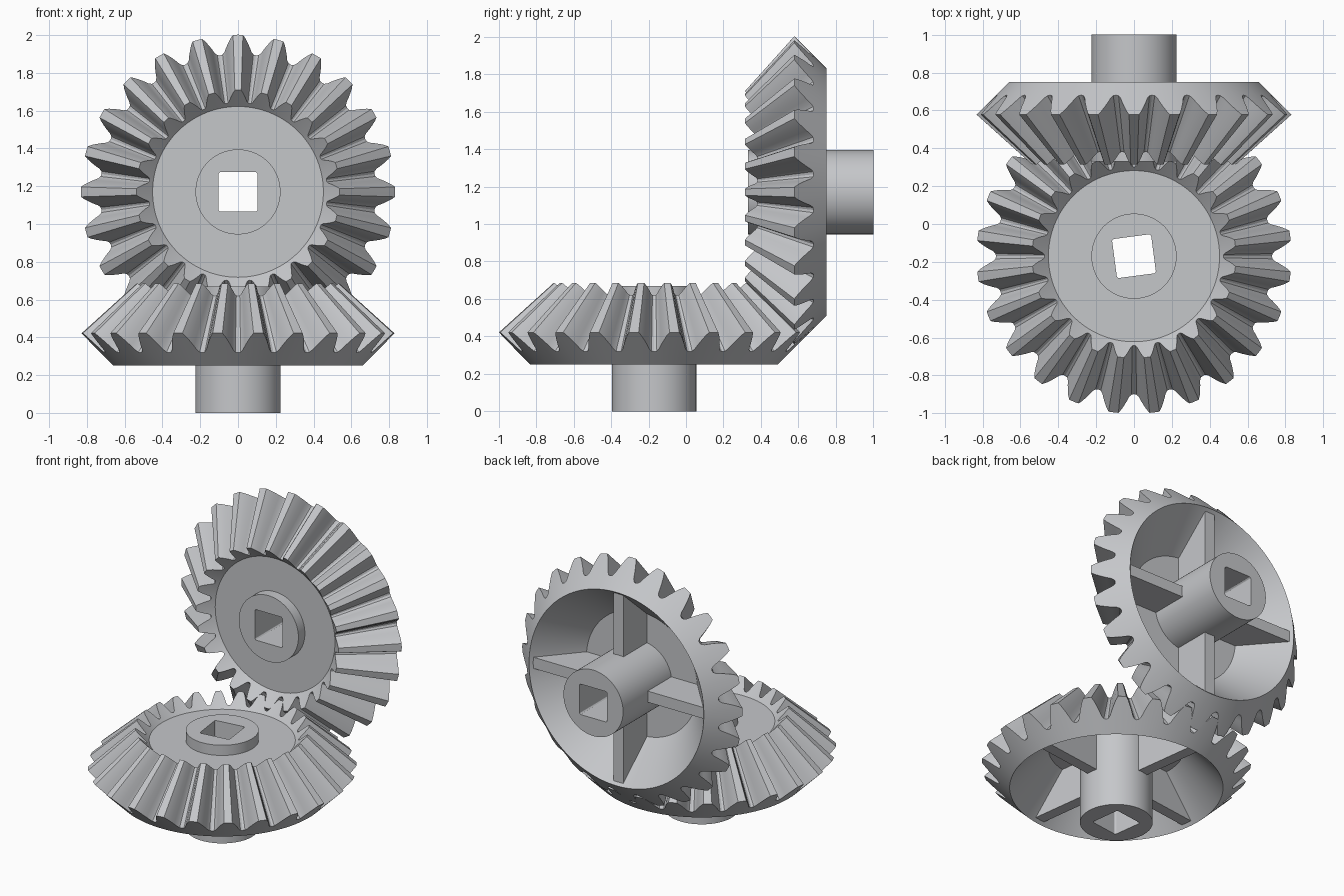
import bpy, bmesh, math

if "Cube" in bpy.data.objects:
    bpy.data.objects.remove(bpy.data.objects["Cube"])

TEETH = 24
PITCH = 2 * math.pi / TEETH
APEX = 1.17            # cone apex height on the gear axis
SCALE = 0.647          # inner tooth end relative to outer end

steel = bpy.data.materials.new("light grey steel")
steel.diffuse_color = (0.56, 0.57, 0.59, 1)
steel.use_nodes = True
steel.node_tree.nodes["Principled BSDF"].inputs["Base Color"].default_value = steel.diffuse_color

# Half tooth outline on the back cone: (angle in degrees, radius)
HALF = [(7.5, 0.729), (6.4, 0.732), (5.5, 0.744), (4.7, 0.766),
        (3.75, 0.79), (2.8, 0.813), (1.8, 0.832)]
OUTLINE = [(-a, r) for a, r in HALF] + [(0, 0.832)] + [(a, r) for a, r in HALF[:0:-1]]
POINTS = [(k * PITCH + math.radians(a), r) for k in range(TEETH) for a, r in OUTLINE]


def tooth_ring(s):
    return [(s * r * math.cos(t), s * r * math.sin(t), APEX + s * (r - 0.41 - APEX))
            for t, r in POINTS]


def round_ring(r, z):
    return [(r * math.cos(t), r * math.sin(t), z) for t, _ in POINTS]


def square_ring(half, z):
    ring = []
    for t, _ in POINTS:
        c, s = math.cos(t), math.sin(t)
        r = min(half / max(abs(c), abs(s)), half * 1.36)
        ring.append((r * c, r * s, z))
    return ring


def finish(bm, name, loc, rot):
    bmesh.ops.recalc_face_normals(bm, faces=bm.faces)
    me = bpy.data.meshes.new(name)
    bm.to_mesh(me)
    bm.free()
    me.materials.append(steel)
    ob = bpy.data.objects.new(name, me)
    bpy.context.collection.objects.link(ob)
    ob.location, ob.rotation_euler = loc, rot
    bpy.ops.object.select_all(action='DESELECT')
    ob.select_set(True)
    bpy.context.view_layer.objects.active = ob
    bpy.ops.object.shade_smooth_by_angle(angle=math.radians(20))


def gear(name, loc, rot):
    # Toothed shell, hollow back, hub and square bore as one closed loft
    rings = [tooth_ring(1), round_ring(0.66, 0.25), round_ring(0.42, 0.525),
             round_ring(0.225, 0.525), round_ring(0.225, 0), square_ring(0.104, 0),
             square_ring(0.104, 0.67), round_ring(0.225, 0.67), round_ring(0.225, 0.6),
             round_ring(0.452, 0.6), tooth_ring(SCALE)]
    bm = bmesh.new()
    loops = [[bm.verts.new(p) for p in ring] for ring in rings]
    n = len(POINTS)
    for i, a in enumerate(loops):
        b = loops[(i + 1) % len(loops)]
        for j in range(n):
            k = (j + 1) % n
            bm.faces.new((a[j], a[k], b[k], b[j]))
    finish(bm, name, loc, rot)

    # Four ribs between hub and rim on the hollow side
    bm = bmesh.new()
    side = [(0.21, 0.27), (0.655, 0.27), (0.43, 0.55), (0.21, 0.55)]
    for q in range(4):
        c, s = math.cos(q * math.pi / 2), math.sin(q * math.pi / 2)
        a, b = [[bm.verts.new((x * c - w * s, x * s + w * c, z)) for x, z in side]
                for w in (-0.038, 0.038)]
        bm.faces.new(a)
        bm.faces.new(b)
        for j in range(4):
            k = (j + 1) % 4
            bm.faces.new((a[j], a[k], b[k], b[j]))
    finish(bm, name + "_ribs", loc, rot)


# Lower gear on a vertical axis, turned half a tooth to mesh with the upright gear
gear("lower_bevel_gear", (0, -0.17, 0), (0, 0, PITCH / 2))
gear("upright_bevel_gear", (0, 1, 1.17), (math.pi / 2, 0, 0))
